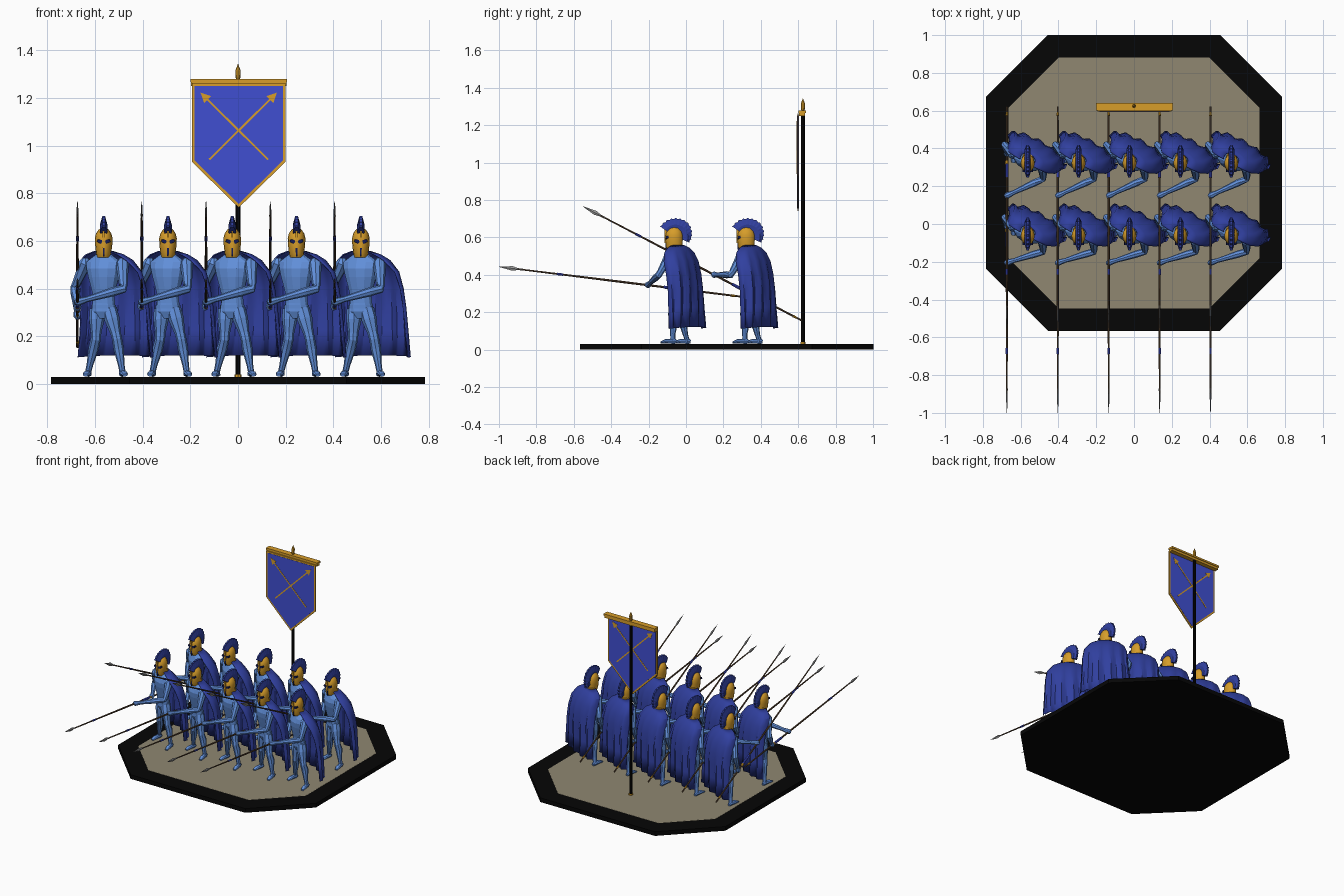
import bpy, bmesh
from math import sin, cos, pi, radians
from mathutils import Vector as V

if "Cube" in bpy.data.objects:
    bpy.data.objects.remove(bpy.data.objects["Cube"])


def material(name, rgb):
    m = bpy.data.materials.new(name)
    m.diffuse_color = [(c / 255) ** 2.2 for c in rgb] + [1]
    m.use_nodes = True
    m.node_tree.nodes["Principled BSDF"].inputs["Base Color"].default_value = m.diffuse_color
    return m


BLACK = material("black", (14, 14, 14))
TAN = material("tan", (142, 134, 112))
BLUE = material("banner_blue", (66, 80, 208))
CLOTH = material("cloth_blue", (52, 66, 158))
SKIN = material("body_blue", (98, 143, 218))
GOLD = material("gold", (214, 156, 46))
WOOD = material("wood", (92, 72, 54))
STEEL = material("steel", (150, 150, 150))
DARK = material("dark_blue", (26, 32, 84))


def skin(name, rings, mat, cap=True, loop=True, smooth=None):
    """Mesh stretched over a row of equal-length point rings."""
    bm = bmesh.new()
    vs = [[bm.verts.new(p) for p in r] for r in rings]
    n = len(vs[0])
    for a, b in zip(vs, vs[1:]):
        for i in range(n if loop else n - 1):
            j = (i + 1) % n
            bm.faces.new((a[i], a[j], b[j], b[i]))
    if cap:
        bm.faces.new(vs[0])
        bm.faces.new(vs[-1])
    bmesh.ops.remove_doubles(bm, verts=bm.verts, dist=1e-5)
    bmesh.ops.recalc_face_normals(bm, faces=bm.faces)
    me = bpy.data.meshes.new(name)
    bm.to_mesh(me)
    bm.free()
    me.materials.append(mat)
    if smooth:
        me.shade_smooth()
        me.set_sharp_from_angle(angle=radians(smooth))
    return me


def place(me, loc=(0, 0, 0)):
    ob = bpy.data.objects.new(me.name, me)
    ob.location = loc
    bpy.context.collection.objects.link(ob)
    return ob


def tube(name, pts, radii, mat, n=8, smooth=None):
    """Tapered limb through pts; each radius is r or (side, depth)."""
    pts, rings = [V(p) for p in pts], []
    for i, p in enumerate(pts):
        d = (pts[min(i + 1, len(pts) - 1)] - pts[max(i - 1, 0)]).normalized()
        u = (V((1, 0, 0)) - d * d.x).normalized()
        v = d.cross(u)
        a, b = radii[i] if isinstance(radii[i], tuple) else (radii[i],) * 2
        rings.append([p + u * a * cos(2 * pi * k / n) + v * b * sin(2 * pi * k / n) for k in range(n)])
    return skin(name, rings, mat, smooth=smooth)


def stack(name, levels, mat, n=12, smooth=None):
    """Horizontal ellipses: (x, y, z, rx, ry, turn in degrees)."""
    rings = []
    for x, y, z, a, b, t in levels:
        c, s = cos(radians(t)), sin(radians(t))
        el = [(a * cos(2 * pi * k / n), b * sin(2 * pi * k / n)) for k in range(n)]
        rings.append([(x + p * c - q * s, y + p * s + q * c, z) for p, q in el])
    return skin(name, rings, mat, smooth=smooth)


def prism(name, xz, y0, y1, mat):
    return skin(name, [[(x, y, z) for x, z in xz] for y in (y0, y1)], mat)


def octagon(h, c, z):
    cy = 0.2175
    q = [(c, h), (h, c), (h, -c), (c, -h), (-c, -h), (-h, -c), (-h, c), (-c, h)]
    return [(x, y + cy, z) for x, y in q]


# Base
place(skin("base", [octagon(.784, .455, 0), octagon(.784, .455, .03)], BLACK))
place(skin("base_ground", [octagon(.665, .398, .027), octagon(.665, .398, .031)], TAN))

# Standard: pole, crossbar, finial, pennant with border and crossed spears
PY = .625
place(tube("banner_pole", [(0, PY, .03), (0, PY, 1.27)], [.01, .01], BLACK))
place(tube("pole_foot", [(0, PY, .03), (0, PY, .04)], [.014, .014], GOLD))
place(prism("crossbar", [(-.197, 1.25), (.203, 1.25), (.203, 1.268), (-.197, 1.268)], .605, .636, GOLD))
place(prism("crossbar_cap", [(-.2, 1.266), (.206, 1.266), (.206, 1.279), (-.2, 1.279)], .601, .641, GOLD))
place(tube("finial", [(0, PY, 1.275), (0, PY, 1.285), (0, PY, 1.315), (0, PY, 1.342)], [.006, .01, .011, .001], GOLD))


def pennant(m):
    return [(-.193 + m, 1.262 - m), (.199 - m, 1.262 - m), (.199 - m, .932 + m * .5),
            (.003, .74 + m * 1.4), (-.193 + m, .932 + m * .5)]


place(prism("banner_border", pennant(0), .595, .602, GOLD))
place(prism("banner_cloth", pennant(.011), .5935, .6035, BLUE))
for side in (1, -1):
    a, b = V((.003 - .123 * side, .942)), V((.003 + .16 * side, 1.222))
    d = (b - a).normalized()
    w, neck = V((-d.y, d.x)), b - d * .042
    outline = [a + w * .004, neck + w * .004, neck + w * .021, b, neck - w * .021, neck - w * .004, a - w * .004]
    place(prism("banner_crossed_spear", outline, .592, .605, GOLD))

# Soldier parts shared by both rows (local origin on the ground under the head)
torso = stack("torso", [
    (0, .01, .275, .03, .026, -10), (0, .008, .305, .052, .037, -10), (0, .006, .34, .049, .034, -14),
    (0, .004, .37, .047, .034, -18), (0, .002, .41, .058, .041, -22), (0, 0, .45, .07, .047, -25),
    (0, 0, .485, .079, .05, -26), (0, .002, .512, .082, .042, -26), (0, 0, .533, .05, .034, -26),
    (0, -.004, .548, .028, .028, -10), (0, -.008, .575, .026, .028, 0)], SKIN)
belt = stack("belt", [(0, .008, .318, .053, .038, -12), (0, .007, .332, .053, .038, -12)], SKIN)
shared = [torso, belt]

# Legs and feet
for nm, hip, knee, ankle in (
        ("right", V((-.027, .02, .315)), V((-.033, .012, .19)), V((-.064, .055, .055))),
        ("left", V((.024, 0, .315)), V((.056, -.025, .19)), V((.078, -.02, .055)))):
    shared.append(tube(nm + "_leg", [hip, hip.lerp(knee, .35), hip.lerp(knee, .8), knee,
                                     knee.lerp(ankle, .3) + V((0, .008, 0)), knee.lerp(ankle, .8), ankle,
                                     ankle - V((0, 0, .018))],
                       [.032, (.032, .034), .022, .021, (.022, .024), .014, .013, .014], SKIN))
    toe = V((-.012 if nm == "right" else .012, -.065, -.017))
    shared.append(tube(nm + "_foot", [ankle + V((0, .02, -.012)), ankle + V((0, .008, -.01)),
                                      ankle.lerp(ankle + toe, .6), ankle + toe],
                       [.009, (.014, .015), (.016, .011), (.011, .006)], SKIN))

# Helmet with neck guard, dark eye slits and nose bar
HY = -.013
shared.append(stack("helmet", [
    (0, HY + .004, .532, .028, .04, 0), (0, HY, .55, .032, .044, 0), (0, HY, .585, .036, .047, 0),
    (0, HY, .612, .037, .047, 0), (0, HY, .632, .032, .041, 0), (0, HY, .648, .021, .028, 0),
    (0, HY, .656, .006, .01, 0)], GOLD, 14, 35))
shared.append(stack("neck_guard", [(0, .012, .53, .032, .034, 0), (0, .006, .56, .03, .032, 0)], GOLD))
for s in (1, -1):
    shared.append(prism("eye_slit", [(s * .006, .596), (s * .012, .588), (s * .028, .597), (s * .026, .607), (s * .008, .605)],
                        -.0605, -.03, DARK))
shared.append(prism("mouth_slit", [(-.003, .535), (.003, .535), (.004, .575), (-.004, .575)], -.0595, -.05, DARK))
shared.append(prism("nose_bar", [(-.004, .57), (.004, .57), (.004, .645), (-.004, .645)], -.064, -.03, GOLD))

# Crest: fan swept over the helmet with a toothed outer edge
rings = []
for i in range(25):
    t = radians(146 - i * 7)
    top = (.102 if i < 14 else .102 - (i - 14) * .0022) - (.006 if i % 2 else 0)
    rings.append([(x, -.005 + r * cos(t), .602 + r * sin(t)) for x, r in
                  ((-.011, .036), (-.016, .066), (-.006, top), (.006, top), (.016, .066), (.011, .036))])
shared.append(skin("crest", rings, CLOTH))

# Cape: swept open arcs, wrapped at the shoulders and folded at the hem
rings = []
for cx, cy, z, w, d, wrap, fold in (
        (0, .006, .556, .04, .03, .5, 0), (.004, .01, .542, .085, .043, .45, 0), (.012, .012, .518, .118, .058, .35, .001),
        (.026, .014, .47, .143, .075, .12, .003), (.035, .022, .4, .152, .08, .02, .005), (.04, .03, .32, .158, .076, 0, .007),
        (.042, .037, .22, .166, .068, 0, .009), (.043, .044, .112, .176, .06, 0, .011)):
    ring, n = [], 24
    for k in range(n + 1):
        t = -wrap + (pi + 2 * wrap) * k / n
        p, q = w * cos(t), d * abs(sin(t)) ** .75 * (1 if sin(t) > 0 else -1)
        q += fold * sin(k * 1.6)
        a = radians(-29)
        ring.append((cx + p * cos(a) - q * sin(a), cy + p * sin(a) + q * cos(a), z + fold * .8 * sin(t)))
    rings.append(ring)
cape = skin("cape", rings, CLOTH, cap=False, loop=False, smooth=30)

# Rows: arms and spear differ (front row levelled, back row raised)
SX = -.11
for row_y, tip, butt, grip in (
        (-.05, V((SX, -.95, .443)), V((SX, .345, .283)), -.155),
        (.335, V((SX, -.885, .765)), V((SX, .285, .155)), -.185)):
    def on_spear(y):
        return tip.lerp(butt, (y - tip.y) / (butt.y - tip.y))

    def along(*f):
        return [tip.lerp(butt, k) for k in f]

    parts = [
        tube("spear_shaft", along(.08, .5, 1), [.004, .006, .005], WOOD),
        tube("spear_head", along(0, .055, .08, .1), [(.001, .001), (.004, .012), (.004, .005), (.005, .005)], STEEL, 4),
        tube("spear_collar", along(.24, .265), [.0065, .0065], BLUE),
        tube("spear_grip", along(.68, .74), [.008, .008], BLUE),
        tube("spear_band", along(.74, .755), [.009, .009], GOLD),
        tube("spear_butt", along(.96, 1), [.007, .002], GOLD)]
    for nm, sh, el, hand in (
            ("left", V((.078, -.035, .508)), V((.083, -.095, .4)), on_spear(grip)),
            ("right", V((-.076, .035, .508)), V((-.122, .085, .405)), on_spear(.035))):
        out = (hand - el).normalized()
        parts.append(tube(nm + "_arm", [sh + V((0, 0, .02)), sh, sh.lerp(el, .4), sh.lerp(el, .85), el,
                                        el.lerp(hand, .25), el.lerp(hand, .8), hand - out * .012, hand, hand + out * .013],
                          [.014, .028, .023, .018, .018, .019, .012, .016, .017, .009], SKIN))
    for i in range(5):
        at = (-.563 + .2695 * i, row_y, 0)
        for me in shared + parts:
            place(me, at)
        mod = place(cape, at).modifiers.new("thickness", 'SOLIDIFY')
        mod.thickness = .005
        mod.offset = 0
